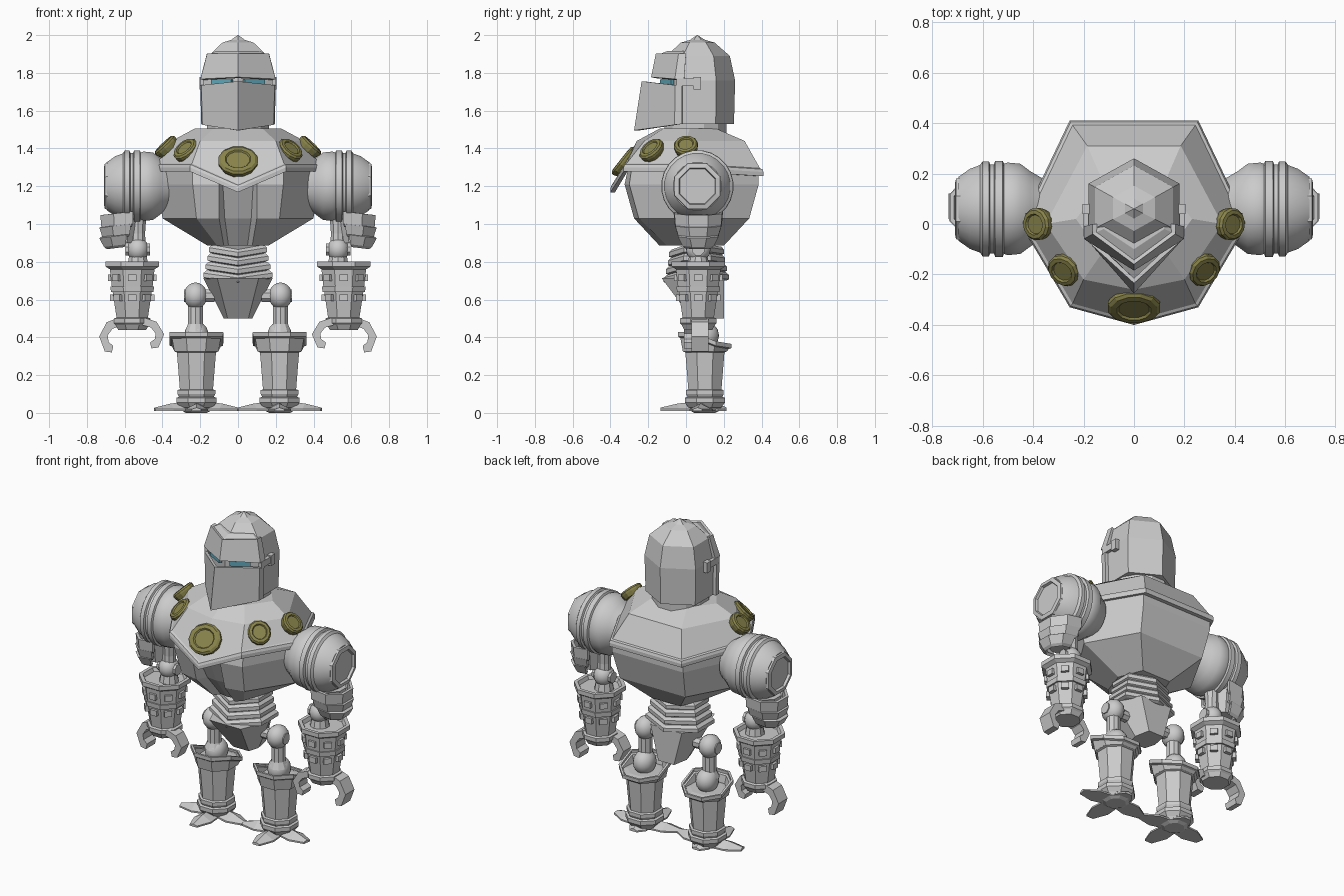
import bpy, bmesh, math
from mathutils import Matrix, Vector

if "Cube" in bpy.data.objects:
    bpy.data.objects.remove(bpy.data.objects["Cube"])

def color(name, c):
    m = bpy.data.materials.new(name)
    m.diffuse_color = c
    m.use_nodes = True
    m.node_tree.nodes["Principled BSDF"].inputs["Base Color"].default_value = m.diffuse_color
    return m

BRONZE = color("bronze", (0.25, 0.23, 0.07, 1))
BLUE = color("blue", (0.12, 0.4, 0.5, 1))

def finish(name, bm, mirror=False, mat=None, smooth=False, thick=0):
    bmesh.ops.recalc_face_normals(bm, faces=bm.faces)
    me = bpy.data.meshes.new(name)
    bm.to_mesh(me)
    bm.free()
    ob = bpy.data.objects.new(name, me)
    bpy.context.collection.objects.link(ob)
    if mat:
        me.materials.append(mat)
    if thick:
        s = ob.modifiers.new("thickness", 'SOLIDIFY')
        s.thickness, s.offset = thick, 0
    if mirror:
        ob.modifiers.new("mirror", 'MIRROR').use_clip = False
    if smooth:
        bpy.ops.object.select_all(action='DESELECT')
        ob.select_set(True)
        bpy.context.view_layer.objects.active = ob
        bpy.ops.object.shade_smooth_by_angle(angle=math.radians(32))
    return ob

def loft(name, rings, closed=True, caps=True, bm=None, **kw):
    own = bm is None
    bm = bm or bmesh.new()
    vs = [[bm.verts.new(p) for p in r] for r in rings]
    n = len(rings[0])
    for a, b in zip(vs, vs[1:]):
        for i in range(n if closed else n - 1):
            j = (i + 1) % n
            bm.faces.new((a[i], a[j], b[j], b[i]))
    if caps and closed:
        bm.faces.new(vs[0])
        bm.faces.new(vs[-1])
    return finish(name, bm, **kw) if own else None

def sym(half):
    """Full ring from its right half, listed front to back."""
    return half + [(-x, y, z) for x, y, z in reversed(half) if x]

def flat(half, z):
    return sym([(x, y, z) for x, y in half])

def lathe(name, prof, n, mat4, turn=0.5, **kw):
    ang = [2 * math.pi * (i + turn) / n for i in range(n)]
    return loft(name, [[mat4 @ Vector((r * math.cos(a), r * math.sin(a), h)) for a in ang]
                       for r, h in prof], **kw)

def at(x, y, z):
    return Matrix.Translation((x, y, z))

def box(name, size, m, bm=None, **kw):
    own = bm is None
    bm = bm or bmesh.new()
    bmesh.ops.create_cube(bm, size=1, matrix=m @ Matrix.Diagonal((*size, 1)))
    return finish(name, bm, **kw) if own else None

# Helmet: six-sided dome with a pointed crown
HEX = [(0, -.19), (.18, -.09), (.18, .1), (0, .2)]
loft("helmet", [flat([(x * s, y * s + .06) for x, y in HEX], z) for s, z in
     [(.97, 1.53), (1, 1.76), (.86, 1.89), (.46, 1.96), (.2, 1.975), (.01, 2.0)]])
def vplate(name, bottom, top):
    def full(h):
        return [(-x, y, z) for x, y, z in reversed(h[1:])] + h
    loft(name, [full(bottom), full(top)], closed=False, thick=.02)
vplate("visor", [(0, -.265, 1.495), (.18, -.055, 1.525), (.185, -.02, 1.53)],
       [(0, -.225, 1.755), (.185, -.055, 1.735), (.19, -.02, 1.735)])
vplate("brow", [(0, -.175, 1.775), (.19, -.055, 1.765), (.19, -.01, 1.765)],
       [(0, -.15, 1.9), (.155, -.035, 1.9), (.155, 0, 1.9)])
loft("brow_top", [flat([(0, -.15), (.155, -.035), (.14, .03)], 1.895),
                  flat([(0, -.1), (.12, -.02), (.11, .03)], 1.915)])
# Eyes and visor hinges
box("eye", (.12, .02, .03), at(.085, -.1, 1.75) @ Matrix.Rotation(.5, 4, 'Z'), mirror=True, mat=BLUE)
box("hinge_arm", (.02, .12, .04), at(.19, .01, 1.75), mirror=True)
box("hinge_pin", (.03, .04, .065), at(.19, .06, 1.745), mirror=True)
lathe("neck", [(.17, 1.44), (.17, 1.535)], 12, at(0, .05, 0))

# Upper chest shell with overhanging pointed rim
RIM = [(0, -.4, 1.18), (.255, -.33, 1.29), (.45, 0, 1.29), (.255, .41, 1.265)]
def rim(s, dz):
    return sym([(x * s, y * s, z + dz) for x, y, z in RIM])
loft("chest_shell", [
    flat([(0, -.14), (.13, -.12), (.23, .02), (.12, .16)], 1.505),
    flat([(0, -.26), (.2, -.22), (.35, 0), (.185, .31)], 1.44),
    rim(.955, .03), rim(.985, .025), rim(1, .01), rim(1, -.012), rim(.94, -.012)])
# Lower chest with recessed middle
loft("lower_chest", [
    flat([(0, -.3), (.08, -.3), (.1, -.31), (.24, -.29), (.42, .02), (.25, .385)], 1.28),
    flat([(0, -.3), (.08, -.3), (.1, -.325), (.24, -.3), (.42, .02), (.25, .385)], 1.21),
    flat([(0, -.22), (.07, -.21), (.1, -.275), (.22, -.25), (.4, .03), (.23, .335)], 1.03),
    flat([(0, -.11), (.05, -.1), (.075, -.14), (.11, -.1), (.16, .05), (.1, .2)], .885)])

# Round badges on the chest shell
DISC = [(.9, -.025), (1, 0), (1, .012), (.88, .022), (.65, .024), (.58, .016), (.01, .016)]
def badge(name, pos, normal, rx, ry, mirror):
    m = at(*pos) @ Vector(normal).to_track_quat('Z', 'Y').to_matrix().to_4x4()
    lathe(name, DISC, 12, m @ Matrix.Diagonal((rx, ry, 1, 1)), mat=BRONZE, mirror=mirror)
badge("front_badge", (0, -.325, 1.33), (0, -.78, .62), .107, .095, False)
badge("side_badge", (.275, -.18, 1.39), (.5, -.5, .7), .068, .075, True)
badge("outer_badge", (.38, 0, 1.41), (.68, -.08, .72), .065, .07, True)

# Waist: stacked chevron bands
for i in range(4):
    z, s = .7 + i * .045, (1.05, .98, .92, .88)[i]
    def band(k, dz):
        return sym([(x * k * s, y * k * s + .06, z + dz + d) for x, y, d in
                    [(0, -.17, -.015), (.175, -.08, .01), (.175, .08, .01), (0, .16, 0)]])
    loft("waist_band", [band(.9, 0), band(1, .007), band(1, .03), band(.9, .045)])
# Pelvis wedge
loft("pelvis", [flat([(.11, -.13), (.185, .05), (.11, .2)], .715),
                flat([(.055, .03), (.075, .1), (.055, .2)], .5)])

# Shoulder with raised bands and an inset end cap
SH = at(0, .06, 1.2) @ Matrix.Rotation(math.pi / 2, 4, 'Y')
lathe("shoulder", [(.12, .36), (.15, .41), (.18, .45), (.185, .5), (.18, .515), (.192, .52), (.192, .55),
      (.178, .555), (.178, .57), (.19, .575), (.19, .6), (.175, .61), (.16, .65), (.128, .695)],
      24, SH, mirror=True, smooth=True)
lathe("shoulder_cap", [(.135, .68), (.13, .705), (.105, .71), (.1, .695)], 8, SH, mirror=True)

# Upper arm rod, elbow and layered outer plates
ARM_Y = .065
lathe("upper_arm_rod", [(.045, .86), (.04, .95), (.05, 1.08)], 10, at(.53, ARM_Y, 0), mirror=True)
def ball(name, r, x, y, z, w):
    prof = [(r * math.cos(t), w * math.sin(t)) for t in [i * math.pi / 10 for i in range(-4, 5)]]
    lathe(name, prof, 14, at(x, y, z) @ Matrix.Rotation(math.pi / 2, 4, 'Y'), mirror=True, smooth=True)
ball("elbow", .065, .53, ARM_Y, .865, .058)
lathe("elbow_pin", [(.035, -.065), (.035, .065)], 8, at(.53, ARM_Y, .865) @ Matrix.Rotation(math.pi / 2, 4, 'Y'), mirror=True)
for cx, r0, r1, z0, z1 in [(.6, .125, .13, .975, 1.05), (.61, .11, .125, .925, .985), (.625, .085, .11, .87, .93)]:
    loft("upper_arm_plate", [[(cx + r * math.cos(a), ARM_Y + r * math.sin(a), z + .12 * (.1 - r * math.cos(a)))
         for a in [math.radians(d) for d in (-110, -65, -22, 22, 65, 110)]]
         for r, z in [(r0 - .015, z0), (r0, z0 + .012), (r1, z1)]], closed=False, thick=.018, mirror=True)
lathe("upper_arm_core", [(.06, .9), (.09, 1.05)], 8, at(.61, ARM_Y, 0), mirror=True)

# Forearm gauntlet with small studs
FA = at(.56, ARM_Y, 0)
lathe("elbow_rod", [(.06, .77), (.045, .85)], 10, at(.53, ARM_Y, 0), mirror=True)
lathe("forearm", [(.08, .44), (.095, .465), (.105, .475), (.105, .5), (.09, .505), (.112, .64), (.122, .64),
      (.125, .67), (.117, .67), (.128, .76), (.153, .775), (.153, .802), (.13, .802), (.12, .78)], 8, FA, mirror=True)
bm = bmesh.new()
for i in range(8):
    turn = FA @ Matrix.Rotation(i * math.pi / 4, 4, 'Z')
    for z, r in [(.715, .114), (.61, .103)]:
        box("", (.03, .045, .035), turn @ at(r, 0, z), bm=bm)
finish("forearm_studs", bm, mirror=True)

# Claw fingers
CLAW = [(.63, .505), (.695, .48), (.735, .405), (.705, .325), (.668, .32), (.66, .355),
        (.685, .375), (.69, .41), (.665, .445), (.62, .46)]
loft("outer_claw", [[(x, y, z) for x, z in CLAW] for y in (.03, .12)], mirror=True)
loft("inner_claw", [[(1.126 - x, y, .5 - (.5 - z) * .88) for x, z in CLAW] for y in (-.01, .07)], mirror=True)

# Hip, thigh rod and knee
LX, LY = .22, .1
ball("hip", .072, .225, .08, .62, .062)
lathe("hip_pin", [(.035, -.1), (.035, .06)], 8, at(.225, .08, .62) @ Matrix.Rotation(math.pi / 2, 4, 'Y'), mirror=True)
lathe("thigh_rod", [(.06, .43), (.042, .47), (.042, .58)], 10, at(.225, .085, 0), mirror=True)
ball("knee", .075, LX, LY, .41, .065)

# Shin boot and raised knee guard
BOOT = at(LX, LY, 0)
lathe("shin", [(.07, .02), (.095, .03), (.115, .055), (.115, .08), (.1, .085), (.108, .1), (.108, .12), (.095, .125),
      (.112, .32), (.125, .325), (.13, .355), (.1, .36)], 8, BOOT, mirror=True)
def guard(r, z, lift):
    return [(LX + r * math.cos(a), LY + r * math.sin(a), z + lift * min(1, max(0, .6 - math.sin(a))))
            for a in [math.pi * (i + .5) / 4 for i in range(8)]]
loft("knee_guard", [guard(.12, .33, 0), guard(.135, .345, .055), guard(.147, .347, .06), guard(.147, .365, .063)],
     thick=.014, caps=False, mirror=True)

# Splayed foot: three long toes and a heel
bm = bmesh.new()
for deg, ln in [(-90, .235), (-10, .225), (190, .225), (90, .115)]:
    m = BOOT @ Matrix.Rotation(math.radians(deg), 4, 'Z')
    def section(x, w, h):
        return [m @ Vector(p) for p in [(x, -w, .01), (x, w, .01), (x, w, .02), (x, 0, h), (x, -w, .02)]]
    loft("", [section(.03, .05, .06), section(ln * .6, .06, .05), section(ln, .025, .028)], bm=bm)
finish("foot_toes", bm, mirror=True)
lathe("foot_sole", [(.06, 0), (.085, .012), (.1, .04)], 8, BOOT, mirror=True)
